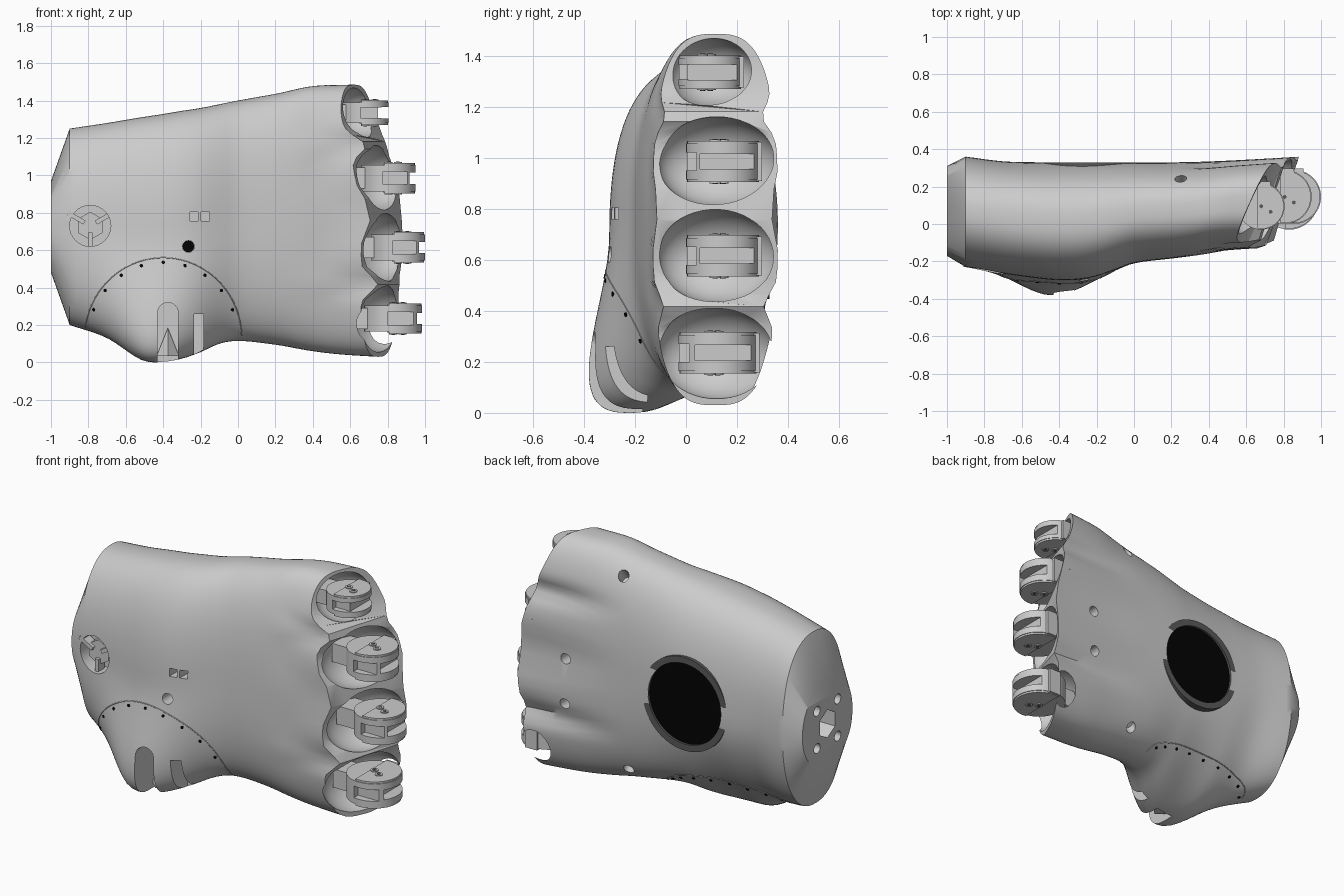
import bpy, bmesh, math
from mathutils import Vector
from mathutils.bvhtree import BVHTree

if "Cube" in bpy.data.objects:
    bpy.data.objects.remove(bpy.data.objects["Cube"])


def mat(name, v):
    m = bpy.data.materials.new(name)
    m.diffuse_color = (v, v, v, 1)
    m.use_nodes = True
    m.node_tree.nodes["Principled BSDF"].inputs["Base Color"].default_value = m.diffuse_color
    return m


BLACK, DARK = mat("black", 0.001), mat("dark_grey", 0.1)


def cyl(name, loc, r, depth, axis=(0, 0, 1), n=32, m=None):
    rot = Vector(axis).to_track_quat('Z', 'Y').to_euler()
    bpy.ops.mesh.primitive_cylinder_add(vertices=n, radius=r, depth=depth, location=loc, rotation=rot)
    o = bpy.context.object
    o.name = name
    if m:
        o.data.materials.append(m)
    return o


def box(name, lo, hi):
    lo, hi = Vector(lo), Vector(hi)
    bpy.ops.mesh.primitive_cube_add(size=1, location=(lo + hi) / 2)
    o = bpy.context.object
    o.name, o.scale = name, hi - lo
    return o


def cut(o, cutter):
    md = o.modifiers.new("cut", 'BOOLEAN')
    md.operation, md.object, md.solver = 'DIFFERENCE', cutter, 'EXACT'
    bpy.context.view_layer.objects.active = o
    bpy.ops.object.modifier_apply(modifier=md.name)
    bpy.data.objects.remove(cutter)


def smooth(o, deg=35):
    bpy.ops.object.select_all(action='DESELECT')
    o.select_set(True)
    bpy.context.view_layer.objects.active = o
    bpy.ops.object.shade_smooth_by_angle(angle=math.radians(deg))


def spline(table, u):
    # Hermite interpolation of table rows keyed by their first value
    u = min(max(u, table[0][0]), table[-1][0])
    i = max(k for k in range(len(table) - 1) if table[k][0] <= u)
    a, b = table[i], table[i + 1]
    p, q = table[max(i - 1, 0)], table[min(i + 2, len(table) - 1)]
    h = b[0] - a[0]
    t = (u - a[0]) / h
    out = []
    for k in range(1, len(a)):
        ma, mb = (b[k] - p[k]) / (b[0] - p[0]) * h, (q[k] - a[k]) / (q[0] - a[0]) * h
        out.append((2*t**3 - 3*t**2 + 1)*a[k] + (t**3 - 2*t*t + t)*ma + (3*t*t - 2*t**3)*b[k] + (t**3 - t*t)*mb)
    return out


# Palm sections: x, z low, z high, y front, y back, squareness
SECT = [(-.9, .2, 1.25, -.23, .36, 2.3), (-.7, .13, 1.28, -.265, .335, 2.4),
        (-.52, .015, 1.31, -.29, .33, 2.5), (-.42, .0, 1.325, -.3, .33, 2.5),
        (-.3, .02, 1.345, -.298, .33, 2.5), (-.2, .055, 1.36, -.28, .33, 2.5),
        (-.1, .1, 1.38, -.245, .33, 2.5), (0, .115, 1.40, -.21, .33, 2.5),
        (.2, .095, 1.435, -.185, .33, 2.6), (.4, .065, 1.465, -.165, .335, 2.7),
        (.6, .045, 1.48, -.145, .345, 2.9), (.85, .03, 1.485, -.13, .36, 3.0)]
# Knuckle edge: z, x of back rim
EDGE = [(.03, .86), (.42, .87), (.8, .88), (1.13, .81), (1.33, .75), (1.485, .73)]
GROOVES = (.42, .81, 1.16)
N, SLOPE = 96, .45


def ring(u, vals):
    zl, zh, yf, yb, n = vals
    zc, hz, yc, hy = (zl + zh)/2, (zh - zl)/2, (yf + yb)/2, (yb - yf)/2
    w = min(max((u - .15) / .7, 0), 1)
    w = w*w*(3 - 2*w)
    pts = []
    for i in range(N):
        t = 2*math.pi*i/N
        c, s = math.cos(t), math.sin(t)
        z = zc + hz*math.copysign(abs(c)**(2/n), c)
        dy = hy*math.copysign(abs(s)**(2/n), s)
        g = sum(math.exp(-((z - g)/.06)**2) for g in GROOVES)
        dy *= 1 - (.2*w if s > 0 else .14*w**4)*g
        # thumb mound leans the low part forward
        low = max(0, (zc - z)/hz)
        y = yc + dy - .24*math.exp(-((u + .45)/.3)**2)*low**1.5
        # slanted finger end with webs standing forward between the sockets
        web = .08*g*min(max((.36 - y)/.24, 0), 1)
        pts.append((u + w*(spline(EDGE, z)[0] - SLOPE*(.36 - y) + web - .85), y, z))
    return pts


bm = bmesh.new()
rows = [ring(-1, (.48, .97, -.17, .31, 2.2))]
for k in range(51):
    u = -.9 + 1.75*k/50
    rows.append(ring(u, spline(SECT, u)))
rows = [[bm.verts.new(p) for p in r] for r in rows]
for a, b in zip(rows, rows[1:]):
    for i in range(N):
        bm.faces.new((a[i], a[(i+1) % N], b[(i+1) % N], b[i]))
for r in (rows[0], rows[-1]):
    for i in range(N//2):
        q = [r[i], r[i+1], r[-i-1], r[-i]] if i else [r[0], r[1], r[-1]]
        if i == N//2 - 1:
            q = [r[i], r[i+1], r[i+2]]
        bm.faces.new(q)
bmesh.ops.recalc_face_normals(bm, faces=bm.faces)
tree = BVHTree.FromBMesh(bm)
me = bpy.data.meshes.new("palm")
bm.to_mesh(me)
palm = bpy.data.objects.new("palm_shell", me)
bpy.context.collection.objects.link(palm)

# Finger sockets: x, y, z, height radius, knuckle x, knuckle y, knuckle radius
FINGERS = [(.65, .095, 1.335, .135, .68, .095, .125), (.74, .12, .985, .175, .805, .145, .145),
           (.77, .12, .615, .183, .855, .145, .145), (.76, .115, .235, .18, .83, .125, .155)]
for x, y, z, rz, *_ in FINGERS:
    bpy.ops.mesh.primitive_uv_sphere_add(segments=40, ring_count=24, radius=1, location=(x, y, z))
    s = bpy.context.object
    s.scale = (.17, .245 if rz > .15 else .17, rz)
    s.rotation_euler.z = -math.atan(SLOPE)
    cut(palm, s)

# Back pad recess, sensor holes, wrist holes
X0, Z0 = -.22, .73
cut(palm, cyl("c", (X0, .37, Z0), .245, .2, (0, 1, 0), 64))
cut(palm, cyl("c", (-.265, -.28, .62), .032, .3, (0, 1, 0), 20))
for x in (-.235, -.175):
    cut(palm, box("c", (x - .022, -.4, .757), (x + .022, -.18, .805)))
cut(palm, cyl("c", (-.79, -.28, .73), .11, .26, (0, 1, 0), 32))
cut(palm, cyl("c", (-1, .07, .72), .085, .2, (1, 0, 0), 6))
for a in (45, 135, 225, 315):
    c, s = math.cos(math.radians(a)), math.sin(math.radians(a))
    cut(palm, cyl("c", (-1, .07 + .14*c, .72 + .16*s), .03, .2, (1, 0, 0), 16))
# Screw holes on the back, top and bottom
for loc, ax in (((.58, .33, .79), (0, 1, 0)), ((.58, .33, .52), (0, 1, 0)),
                ((.25, .25, 1.36), (0, .6, .8)), ((.22, .25, .16), (0, .6, -.8))):
    cut(palm, cyl("c", loc, .032, .16, ax, 16))
# Thumb slots
cut(palm, box("c", (-.43, -.5, -.05), (-.32, -.17, .27)))
cut(palm, cyl("c", (-.375, -.335, .265), .0549, .329, (0, 1, 0), 24))
cut(palm, box("c", (-.235, -.5, .04), (-.185, -.15, .26)))
smooth(palm)

# Parts inside the recesses
rim = cyl("back_pad_rim", (X0, .285, Z0), .283, .086, (0, 1, 0), 64, DARK)
cut(rim, cyl("c", (X0, .3, Z0), .244, .4, (0, 1, 0), 64))
smooth(rim)
cyl("back_pad", (X0, .305, Z0), .245, .02, (0, 1, 0), 64, BLACK)
cyl("sensor_lens", (-.265, -.15, .62), .031, .02, (0, 1, 0), 20, BLACK)
cyl("wrist_port_hub", (-.79, -.175, .73), .075, .07, (0, 1, 0), 6)
for k in range(3):
    a = math.radians(30 + 120*k)
    b = box("wrist_port_spoke", (-.05, -.03, -.012), (.05, .03, .012))
    b.location, b.rotation_euler = (-.79 + .085*math.cos(a), -.2, .73 + .085*math.sin(a)), (0, -a, 0)
bpy.ops.mesh.primitive_cone_add(vertices=4, radius1=.06, depth=.15, location=(-.375, -.2, .11))
bpy.context.object.name = "thumb_pivot_wedge"


# Thumb cover seam and screws, laid on the palm surface
def on_palm(x, z, side):
    return tree.ray_cast(Vector((x, 2*side, z)), Vector((0, -side, 0)))


for name, side, h in (("thumb_cover_seam", -1, .43), ("thumb_cover_back_seam", 1, .12)):
    pts = []
    for k in range(61):
        a = math.radians(2 + 176*k/60)
        hit = on_palm(-.4 + .42*math.cos(a), .13 + h*math.sin(a), side)
        if hit[0]:
            pts.append(hit[0])
    cu = bpy.data.curves.new(name, 'CURVE')
    cu.dimensions, cu.bevel_depth, cu.bevel_resolution = '3D', .003, 1
    sp = cu.splines.new('POLY')
    sp.points.add(len(pts) - 1)
    for p, q in zip(sp.points, pts):
        p.co = (*q, 1)
    bpy.context.collection.objects.link(bpy.data.objects.new(name, cu))
    for k in range(9):
        a = math.radians(22 + 17*k)
        co, no, *_ = on_palm(-.4 + .40*math.cos(a), .13 + (h - .025)*math.sin(a), side)
        if co:
            cyl("cover_screw", co, .009, .006, no, 10, BLACK)

# Finger knuckles: slotted hinge disc, taller outer plates, stop bar, pins, socket stem
for x, y, z, rz, kx, ky, r in FINGERS:
    t = .055 if rz < .15 else .07
    k = cyl("knuckle_disc", (kx, ky, z), r, 2*t, n=40)
    cut(k, box("c", (kx + r*.55, ky - .09, z - .03), (kx + .3, ky + .3, z + .03)))
    cut(k, box("c", (kx - r*.2, ky - .3, z - t*.5), (kx + .3, ky - r*.72, z + t*.5)))
    smooth(k)
    for sgn in (-1, 1):
        p = cyl("knuckle_plate", (kx, ky, z + sgn*t), r*.97, .022, n=40)
        cut(p, box("c", (kx - .3, ky - .3, z - .2), (kx - r*.15, ky + .3, z + .2)))
        smooth(p)
        for dx, dy in ((0, 0), (.05, -.03)):
            cyl("hinge_pin", (kx + dx, ky + dy, z + sgn*(t + .01)), .022, .012, n=16)
            cyl("pin_socket", (kx + dx, ky + dy, z + sgn*(t + .012)), .011, .012, n=6, m=DARK)
    box("knuckle_stop", (kx - .03, ky + r*.85, z - t*1.1), (kx + .05, ky + r*1.05, z + t*1.1))
    box("knuckle_stem", (x - .16, ky - .07, z - t*.8), (kx, ky + .07, z + t*.8))
